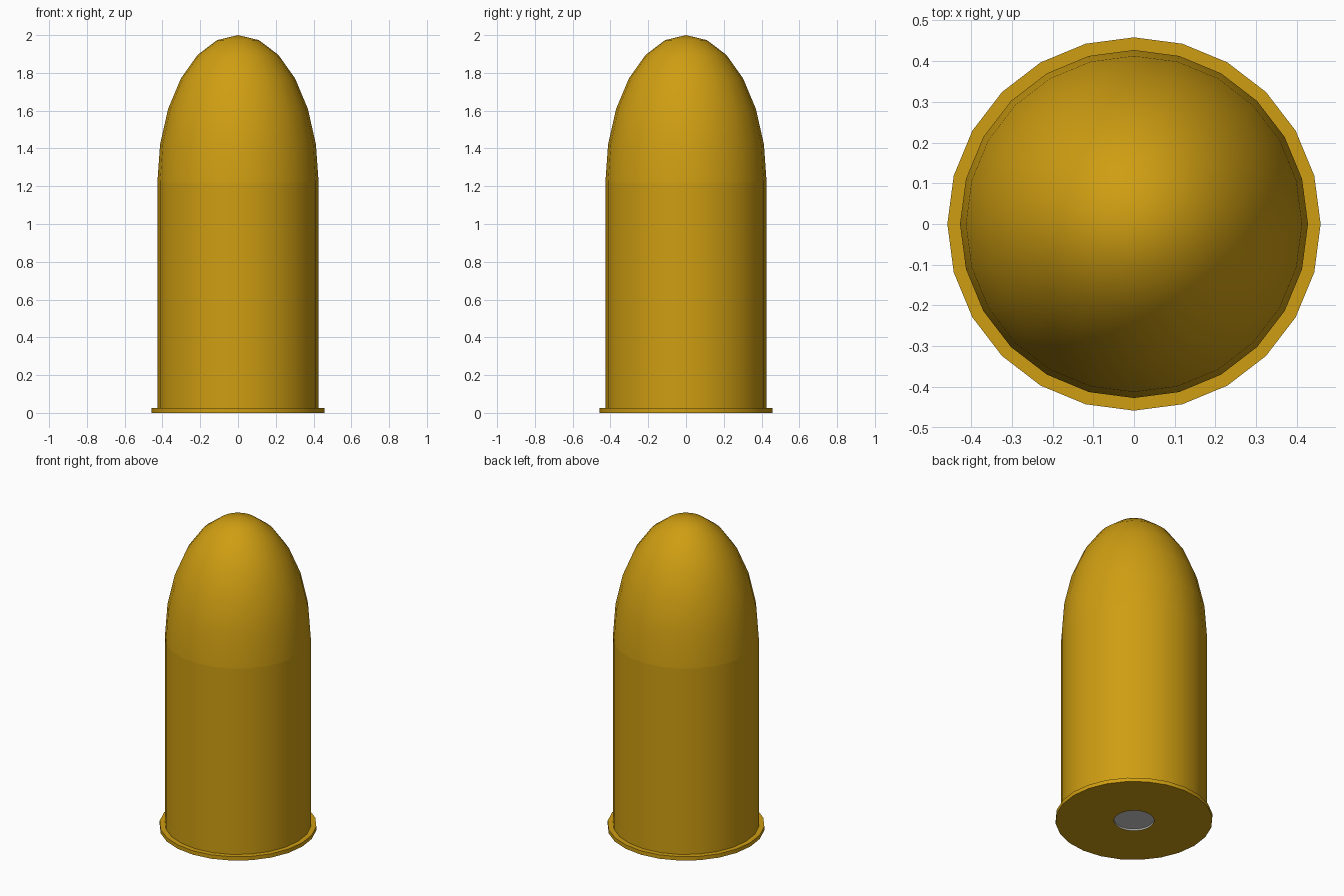
import bpy, bmesh
from math import sin, cos, pi, radians

if "Cube" in bpy.data.objects:
    bpy.data.objects.remove(bpy.data.objects["Cube"])

SIDES = 24

brass = bpy.data.materials.new("brass")
brass.diffuse_color = (0.62, 0.34, 0.006, 1)
brass.use_nodes = True
brass.node_tree.nodes["Principled BSDF"].inputs["Base Color"].default_value = brass.diffuse_color


def lathe(name, profile, mat=None):
    """Revolve an (r, z) profile around the z axis."""
    bm = bmesh.new()
    rings = []
    for r, z in profile:
        if r == 0:
            rings.append([bm.verts.new((0, 0, z))] * SIDES)
        else:
            rings.append([bm.verts.new((r * cos(2 * pi * i / SIDES), r * sin(2 * pi * i / SIDES), z))
                          for i in range(SIDES)])
    for a, b in zip(rings, rings[1:]):
        for i in range(SIDES):
            j = (i + 1) % SIDES
            bm.faces.new(list(dict.fromkeys((a[i], a[j], b[j], b[i]))))
    bm.normal_update()
    me = bpy.data.meshes.new(name)
    bm.to_mesh(me)
    bm.free()
    if mat:
        me.materials.append(mat)
    ob = bpy.data.objects.new(name, me)
    bpy.context.collection.objects.link(ob)
    bpy.ops.object.select_all(action='DESELECT')
    ob.select_set(True)
    bpy.context.view_layer.objects.active = ob
    bpy.ops.object.shade_smooth_by_angle(angle=radians(30))
    return ob


R, RIM, PRIMER = 0.427, 0.458, 0.117
RIM_TOP, SHOULDER = 0.025, 1.22

# straight casing wall
lathe("casing", [(R, RIM_TOP), (R, SHOULDER)], brass)

# stretched half-sphere tip
tip = [(R * cos(k * pi / 12), SHOULDER + (2 - SHOULDER) * sin(k * pi / 12)) for k in range(6)]
lathe("rounded_tip", tip + [(0, 2)], brass)

# flat base flange with a hole for the primer
lathe("base_rim", [(PRIMER, 0), (RIM, 0), (RIM, RIM_TOP), (R, RIM_TOP)], brass)

# grey primer cup, slightly recessed in the base
lathe("primer", [(0, 0.01), (PRIMER, 0.01), (PRIMER, 0)])
